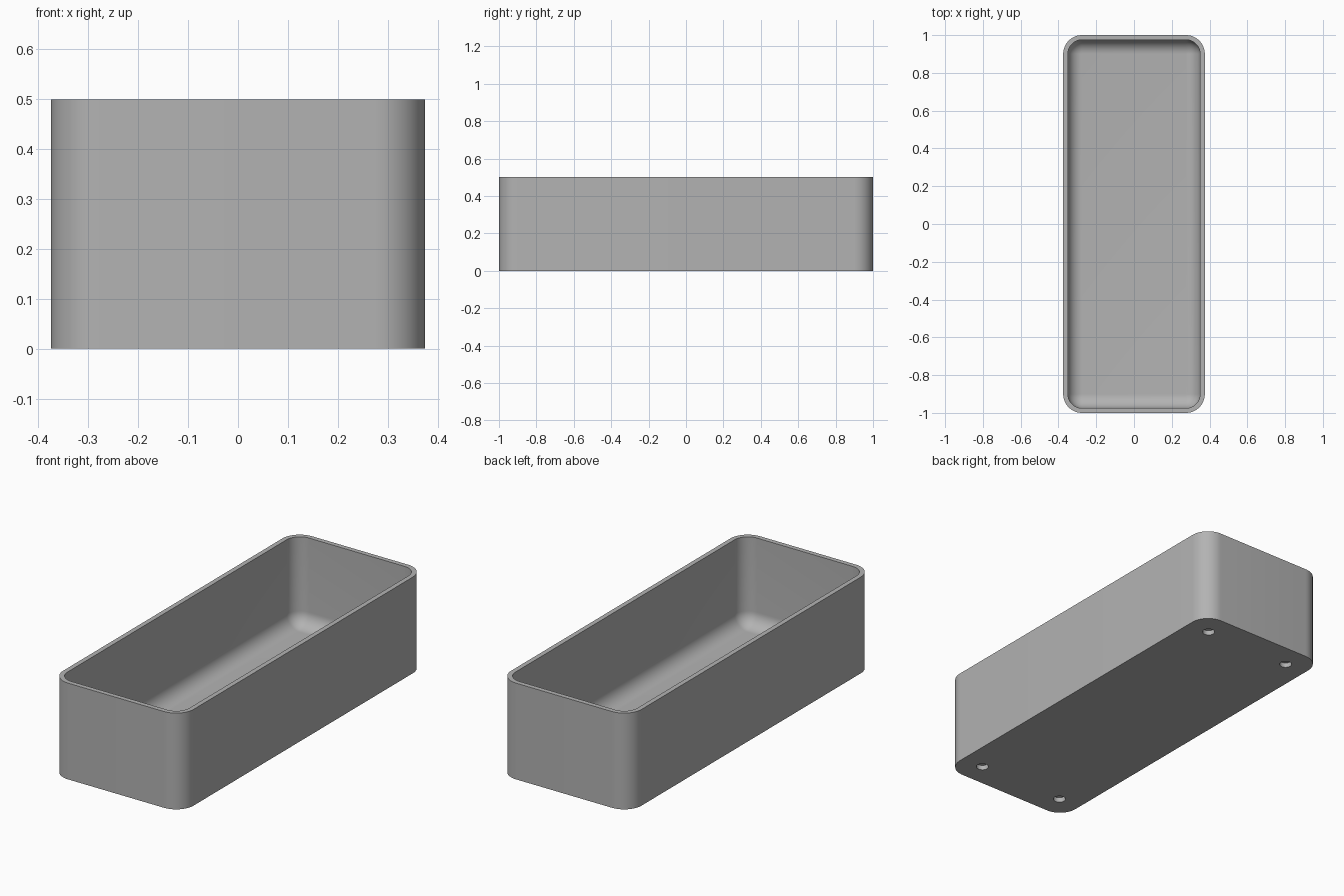
import bpy, bmesh
from math import sin, cos, pi, radians

if "Cube" in bpy.data.objects:
    bpy.data.objects.remove(bpy.data.objects["Cube"])

WIDTH, LENGTH, HEIGHT = 0.75, 2.0, 0.5
CORNER, WALL, FLOOR = 0.1, 0.025, 0.04
HOLE_RADIUS, HOLE_DEPTH = 0.03, 0.025
STEPS = 12

grey = bpy.data.materials.new("plain_grey")
grey.use_nodes = True
colour = (0.45, 0.45, 0.45, 1)
grey.diffuse_color = colour
grey.node_tree.nodes["Principled BSDF"].inputs["Base Color"].default_value = colour


def rounded_ring(bm, inset, z):
    """Rounded rectangle loop, moved inwards by inset."""
    radius = max(CORNER - inset, 0)
    cx, cy = WIDTH / 2 - CORNER, LENGTH / 2 - CORNER
    ring = []
    for quarter, (sx, sy) in enumerate([(1, 1), (-1, 1), (-1, -1), (1, -1)]):
        for i in range(STEPS + 1):
            a = (quarter + i / STEPS) * pi / 2
            ring.append(bm.verts.new((sx * cx + radius * cos(a), sy * cy + radius * sin(a), z)))
    return ring


# Tray: outer wall, flat rim, inner wall, then a rounded join to the floor
fillet = CORNER - WALL
profile = [(0, 0), (0, HEIGHT), (WALL, HEIGHT)]
for i in range(STEPS + 1):
    a = i / STEPS * pi / 2
    profile.append((CORNER - fillet * cos(a), FLOOR + fillet * (1 - sin(a))))

bm = bmesh.new()
rings = [rounded_ring(bm, inset, z) for inset, z in profile]
for low, high in zip(rings, rings[1:]):
    for i in range(len(low)):
        j = (i + 1) % len(low)
        bm.faces.new((low[i], low[j], high[j], high[i]))
bm.faces.new(rings[0][::-1])
bm.faces.new(rings[-1])
bmesh.ops.remove_doubles(bm, verts=bm.verts, dist=1e-5)
bmesh.ops.recalc_face_normals(bm, faces=bm.faces)
mesh = bpy.data.meshes.new("tray")
bm.to_mesh(mesh)
bm.free()
mesh.materials.append(grey)
tray = bpy.data.objects.new("tray", mesh)
bpy.context.collection.objects.link(tray)

# Four blind round sockets in the underside
for sx in (-1, 1):
    for sy in (-1, 1):
        bpy.ops.mesh.primitive_cylinder_add(vertices=32, radius=HOLE_RADIUS, depth=2 * HOLE_DEPTH,
                                            location=(sx * 0.25, sy * 0.875, 0))
        cutter = bpy.context.object
        cutter.name = "socket_cutter"
        cutter.data.materials.append(grey)
        bpy.context.view_layer.objects.active = tray
        cut = tray.modifiers.new("socket", 'BOOLEAN')
        cut.operation, cut.solver, cut.object = 'DIFFERENCE', 'EXACT', cutter
        bpy.ops.object.modifier_apply(modifier=cut.name)
        bpy.data.objects.remove(cutter)

bpy.ops.object.select_all(action='DESELECT')
tray.select_set(True)
bpy.context.view_layer.objects.active = tray
bpy.ops.object.shade_smooth_by_angle(angle=radians(30))
